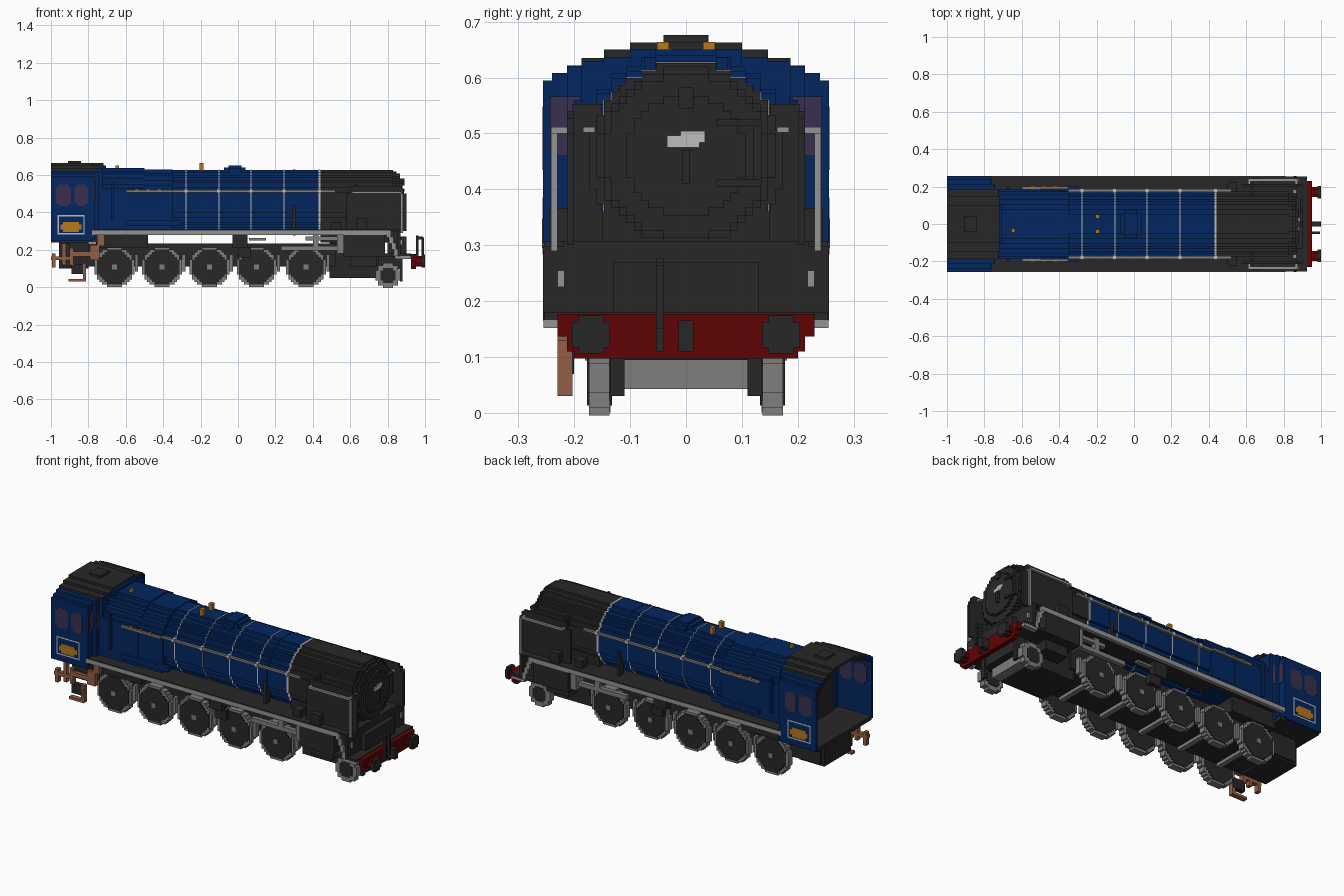
import bpy, bmesh, math

if "Cube" in bpy.data.objects:
    bpy.data.objects.remove(bpy.data.objects["Cube"], do_unlink=True)

V = 1 / 75  # size of one block step
W = 0.256   # half of the full width


def material(name, rgb):
    lin = [(c / 255 / 12.92) if c < 11 else ((c / 255 + 0.055) / 1.055) ** 2.4 for c in rgb]
    m = bpy.data.materials.new(name)
    m.use_nodes = True
    m.diffuse_color = (*lin, 1)
    m.node_tree.nodes["Principled BSDF"].inputs["Base Color"].default_value = (*lin, 1)
    return m


DARK = material("charcoal", (39, 39, 39))
BLUE = material("deep blue", (3, 38, 95))
GREY = material("steel grey", (126, 126, 126))
LIGHT = material("light steel", (148, 148, 148))
PALE = material("pale grey", (190, 190, 190))
RED = material("dark red", (95, 3, 5))
GOLD = material("brass", (182, 120, 30))
COPPER = material("copper", (148, 94, 68))
GLASS = material("smoky glass", (58, 48, 80))


def finish(name, bm, mat):
    bmesh.ops.recalc_face_normals(bm, faces=bm.faces)
    me = bpy.data.meshes.new(name)
    bm.to_mesh(me)
    bm.free()
    me.materials.append(mat)
    ob = bpy.data.objects.new(name, me)
    bpy.context.collection.objects.link(ob)
    return ob


def box(name, mat, x, y, z, both=False):
    """Box from three (low, high) ranges; both=True repeats it at -y."""
    bm = bmesh.new()
    for s in ((1, -1) if both else (1,)):
        vs = bmesh.ops.create_cube(bm, size=1)["verts"]
        for v in vs:
            v.co = (x[v.co.x > 0], s * y[v.co.y > 0], z[v.co.z > 0])
    return finish(name, bm, mat)


def prism(name, mat, pts, axis, spans):
    """Extrude an outline along x (pts are y,z) or y (pts are x,z)."""
    bm = bmesh.new()
    for a, b in spans:
        rings = [[bm.verts.new((t, p, q) if axis == "x" else (p, t, q)) for p, q in pts] for t in (a, b)]
        for r in rings:
            bm.faces.new(r)
        for i in range(len(pts)):
            j = (i + 1) % len(pts)
            bm.faces.new((rings[0][i], rings[0][j], rings[1][j], rings[1][i]))
    return finish(name, bm, mat)


def disc(r, c=(0, 0), scale=1):
    """Blocky circle outline with steps of size V."""
    n = round(r / V)
    quad = []
    for k in range(n):
        w = max(1, round(math.sqrt(n * n - (k + 0.5) ** 2)))
        quad += [(w, k), (w, k + 1)]
    half = quad[1:] + [(-p, q) for p, q in reversed(quad[1:])]
    full = half + [(p, -q) for p, q in reversed(half)]
    clean = [p for i, p in enumerate(full) if p != full[i - 1]]
    return [(c[0] + p * V * scale, c[1] + q * V * scale) for p, q in clean]


def pair(a, b):
    return [(a, b), (-b, -a)]


# Boiler, smokebox and stepped door
BC = (0, 0.453)
BANDS = (-0.28, -0.105, 0.067, 0.243)
prism("boiler", BLUE, disc(0.1733, BC), "x", [(-0.4, 0.43)])
prism("boiler_bands", PALE, disc(0.1733, BC, 1.01), "x", [(x, x + 0.005) for x in BANDS] + [(0.43, 0.441)])
prism("feed_band", BLUE, disc(0.1733, BC, 1.012), "x", [(0.295, 0.307)])
prism("smokebox", DARK, disc(0.1733, BC), "x", [(0.441, 0.83)])
for i, (r, x) in enumerate(((0.16, 0.848), (0.147, 0.865), (0.107, 0.88))):
    prism(f"smokebox_front_{i + 1}", DARK, disc(r, (0, 0.46)), "x", [(0.82, x)])
box("door_plate", PALE, (0.88, 0.886), (-0.034, 0.024), (0.475, 0.496))
box("door_plate_corner", PALE, (0.88, 0.8865), (-0.01, 0.034), (0.484, 0.504))
box("door_handle", DARK, (0.88, 0.895), (-0.007, 0.007), (0.41, 0.47))
box("door_hinges", DARK, (0.87, 0.89), (0.055, 0.135), (0.405, 0.418))
box("door_hinge_upper", DARK, (0.87, 0.89), (0.055, 0.135), (0.513, 0.526))
box("door_hinge_post", DARK, (0.865, 0.887), (0.12, 0.135), (0.405, 0.526))
box("door_lamp_iron", DARK, (0.865, 0.89), (-0.013, 0.013), (0.545, 0.582))

# Firebox with square shoulders
side = [(0.187, 0.3)]
for w, z in ((14, 0.527), (13, 0.553), (12, 0.58), (10, 0.607), (8, 0.62), (6, 0.637)):
    side += [(w * V, side[-1][1]), (w * V, z)]
side = side[1:]
prism("firebox", BLUE, side + [(-y, z) for y, z in reversed(side)], "x", [(-0.75, -0.5)])
tail = [(min(y, 0.182), z - 0.008) for y, z in side]
prism("firebox_taper", BLUE, tail + [(-y, z) for y, z in reversed(tail)], "x", [(-0.5, -0.35)])
box("firebox_base", DARK, (-0.76, -0.48), (-0.187, 0.187), (0.21, 0.3))
box("firebox_pipes", BLUE, (-0.6, -0.3), (0.18, 0.2), (0.33, 0.357), True)
box("firebox_uprights", BLUE, (-0.68, -0.665), (0.185, 0.2), (0.36, 0.56), True)

# Fittings on the boiler top and sides
prism("dome", BLUE, [(-.075, .615), (.04, .615), (.04, .64), (.02, .64), (.02, .65),
                     (-.05, .65), (-.05, .64), (-.075, .64)], "y", [(-0.055, 0.055)])
box("dome_sides", BLUE, (-0.05, 0.015), (0.055, 0.075), (0.59, 0.636), True)
box("safety_valves", GOLD, (-0.206, -0.184), (0.03, 0.052), (0.61, 0.664), True)
box("whistle", GOLD, (-0.655, -0.635), (-0.045, -0.025), (0.63, 0.652))
box("boiler_rails", GREY, (-0.35, 0.52), (0.172, 0.187), (0.507, 0.519), True)
box("firebox_rails", GREY, (-0.6, -0.35), (0.187, 0.2), (0.507, 0.519), True)
for x in (-0.55, -0.49, -0.43):
    box("rail_valve", GOLD, (x, x + 0.018), (0.187, 0.202), (0.516, 0.525), True)
for x in BANDS + (0.435,):
    box("rail_knob", PALE, (x - 0.006, x + 0.01), (0.165, 0.19), (0.504, 0.524), True)
box("side_feed_pipe", DARK, (0.29, 0.307), (0.15, 0.185), (0.3, 0.44), True)

# Smoke deflectors with rails
outline = [(0.58, 0.3), (0.9, 0.3), (0.9, 0.5), (0.887, 0.5), (0.887, 0.527), (0.873, 0.527),
           (0.873, 0.54), (0.6, 0.54), (0.6, 0.5), (0.58, 0.5)]
prism("smoke_deflectors", DARK, outline, "y", pair(0.2, 0.2133))
box("deflector_stays", DARK, (0.62, 0.633), (0.15, 0.203), (0.3, 0.553), True)
box("deflector_rails", LIGHT, (0.61, 0.873), (0.228, 0.242), (0.5, 0.512), True)
box("deflector_front_rails", LIGHT, (0.87, 0.883), (0.23, 0.242), (0.29, 0.5), True)
box("rail_brackets", LIGHT, (0.61, 0.622), (0.21, 0.242), (0.5, 0.512), True)
box("rail_brackets_front", LIGHT, (0.86, 0.873), (0.21, 0.242), (0.5, 0.512), True)
box("smokebox_front_rail_ends", LIGHT, (0.85, 0.868), (0.163, 0.184), (0.502, 0.512), True)
box("smokebox_saddle", DARK, (0.44, 0.83), (-0.15, 0.15), (0.24, 0.36))
box("side_pump", DARK, (0.63, 0.69), (0.2133, 0.245), (0.3, 0.367), True)
box("side_lubricator", DARK, (0.5, 0.55), (0.17, 0.225), (0.3, 0.35), True)

# Running boards with a grey edge that drops at the front
box("running_boards", DARK, (-0.78, 0.865), (0.11, 0.254), (0.298, 0.308), True)
box("running_board_edges", LIGHT, (-0.78, 0.81), (0.235, W), (0.28, 0.304), True)
for i in range(4):
    box("edge_step", LIGHT, (0.795 + i * V, 0.817 + i * V), (0.24, 0.255),
        (0.265 - i * 0.032, 0.3 - i * 0.032), True)
box("edge_foot", LIGHT, (0.84, 0.925), (0.227, 0.255), (0.152, 0.166), True)

# Cab sides, front, roof layers and floor
box("cab_sides", BLUE, (-1, -0.78), (0.242, W), (0.247, 0.595), True)
box("cab_front_outer", BLUE, (-0.79, -0.767), (0.213, W), (0.255, 0.595), True)
box("cab_front_middle", BLUE, (-0.775, -0.745), (0.18, 0.2133), (0.255, 0.62), True)
box("cab_front_inner", BLUE, (-0.75, -0.725), (0, 0.187), (0.3, 0.63), True)
box("cab_front_top", BLUE, (-0.75, -0.705), (-0.1, 0.1), (0.6, 0.65))
box("cab_front_shoulders", BLUE, (-0.75, -0.725), (0.09, 0.147), (0.6, 0.645), True)
layers = [(19.2, 0.595), (18, 0.608), (16, 0.622), (14, 0.635), (11, 0.65), (7.5, 0.663)]
for i, (w, z) in enumerate(layers):
    inner = layers[i + 1][0] * V - 0.02 if i < 5 else 0
    front = (-0.77, -0.765, -0.75, -0.73, -0.72, -0.72)[i]
    box(f"roof_layer_{i + 1}", BLUE if i < 3 else DARK, (-1, front), (inner, w * V), (z - 0.0145, z), True)
box("roof_vent", DARK, (-0.91, -0.84), (-0.04, 0.04), (0.66, 0.676))
box("cab_floor", DARK, (-1, -0.75), (-0.242, 0.242), (0.24, 0.262))
box("backhead", DARK, (-0.8, -0.75), (-0.187, 0.187), (0.262, 0.6))
box("backhead_gauges", GOLD, (-0.808, -0.8), (0.075, 0.1), (0.45, 0.49), True)
box("regulator", RED, (-0.812, -0.8), (0.03, 0.06), (0.41, 0.5), True)

# Cab windows and the framed oval plate
for a, b in ((-0.972, -0.893), (-0.875, -0.803)):
    win = [(a + .013, .435), (b - .013, .435), (b - .013, .448), (b, .448), (b, .535), (b - .013, .535),
           (b - .013, .548), (a + .013, .548), (a + .013, .535), (a, .535), (a, .448), (a + .013, .448)]
    prism("side_window", GLASS, win, "y", pair(0.24, 0.257))
box("front_windows", GLASS, (-0.768, -0.763), (0.213, 0.243), (0.46, 0.566), True)
box("front_windows_inner", GLASS, (-0.746, -0.742), (0.19, 0.2125), (0.46, 0.566), True)
box("oval_plate", GOLD, (-0.935, -0.85), (0.25, 0.2575), (0.295, 0.348), True)
box("oval_plate_ends", GOLD, (-0.948, -0.837), (0.25, 0.2572), (0.308, 0.335), True)
for z in (0.283, 0.378):
    box("plate_border", PALE, (-0.965, -0.82), (0.25, 0.257), (z, z + 0.007), True)
for x in (-0.965, -0.827):
    box("plate_border_end", PALE, (x, x + 0.007), (0.25, 0.257), (0.283, 0.385), True)

# Main frame and rear box
box("main_frame", DARK, (-0.94, 0.52), (-0.132, 0.132), (0.11, 0.235))
box("rear_frame", DARK, (-0.957, -0.8), (-0.12, 0.12), (0.1, 0.245))

# Driving wheels with axles and brake blocks
WHEELS = (-0.66, -0.407, -0.153, 0.1, 0.364)
for x in WHEELS:
    c = (x, 0.107)
    prism("wheel_rim", GREY, disc(0.107, c), "y", pair(0.135, 0.173))
    prism("wheel_face", DARK, disc(0.092, c), "y", pair(0.132, 0.177))
    prism("wheel_hub", GREY, disc(0.0134, c), "y", pair(0.17, 0.181))
    box("axle", GREY, (x - 0.014, x + 0.014), (-0.135, 0.135), (0.092, 0.12))
    box("brake_block", GREY, (x + 0.108, x + 0.125), (0.13, 0.16), (0.085, 0.175), True)

# Valve gear and slide bars
box("slide_bars", GREY, (0.23, 0.54), (0.185, 0.21), (0.195, 0.22), True)
box("valve_rod", GREY, (0.06, 0.15), (0.185, 0.21), (0.25, 0.262), True)
box("motion_bracket", DARK, (-0.03, 0.05), (0.18, 0.22), (0.21, 0.29), True)
box("motion_link", DARK, (0.0, 0.07), (0.182, 0.21), (0.16, 0.215), True)
box("slide_bar_hanger", GREY, (0.4, 0.43), (0.185, 0.21), (0.22, 0.285), True)
box("upper_valve_rod", GREY, (0.36, 0.54), (0.185, 0.21), (0.25, 0.27), True)

# Cylinders and front end
box("cylinders", DARK, (0.565, 0.785), (0.11, 0.254), (0.165, 0.298), True)
box("cylinder_covers", GREY, (0.53, 0.565), (0.16, 0.235), (0.18, 0.28), True)
box("front_fittings", LIGHT, (0.87, 0.88), (0.217, 0.23), (0.225, 0.255), True)
box("cylinder_lower", DARK, (0.49, 0.76), (-0.12, 0.12), (0.05, 0.298))
box("cylinder_drains", DARK, (0.6, 0.74), (0.12, 0.2), (0.11, 0.165), True)
box("front_wall", DARK, (0.8, 0.87), (-0.22, 0.22), (0.17, 0.308))
box("front_wall_corners", DARK, (0.853, 0.87), (0.21, W), (0.165, 0.298), True)
box("front_step_upper", DARK, (0.86, 0.9), (-0.13, 0.13), (0.17, 0.27))
box("front_footplate", DARK, (0.78, 0.925), (-0.254, 0.254), (0.165, 0.18))
box("guard_irons", DARK, (0.865, 0.88), (0.11, 0.135), (0.03, 0.17), True)

# Pony truck
c = (0.803, 0.062)
prism("pony_rim", GREY, disc(0.0625, c), "y", pair(0.137, 0.174))
prism("pony_face", DARK, disc(0.045, c), "y", pair(0.133, 0.177))
box("pony_axle", GREY, (0.775, 0.83), (-0.11, 0.11), (0.043, 0.095))
box("pony_frame", DARK, (0.75, 0.87), (-0.135, 0.135), (0.095, 0.18))

# Buffer beam, buffers, hook and brake hose
beam = [(0.2, 0.097), (0.2, 0.11), (0.213, 0.11), (0.213, 0.137), (0.23, 0.137), (0.23, 0.177)]
prism("buffer_beam", RED, beam + [(-y, z) for y, z in reversed(beam)], "x", [(0.925, 0.952)])
for s in (1, -1):
    prism("buffer_shank", RED, disc(0.027, (s * 0.17, 0.14)), "x", [(0.95, 0.982)])
    prism("buffer_head", DARK, disc(0.04, (s * 0.17, 0.14), 0.85), "x", [(0.98, 1.0)])
box("coupling_hook", DARK, (0.95, 1.0), (-0.013, 0.013), (0.11, 0.165))
box("brake_hose", DARK, (0.952, 0.966), (-0.054, -0.04), (0.11, 0.277))
box("brake_hose_top", DARK, (0.952, 0.99), (-0.054, -0.04), (0.255, 0.27))
box("brake_hose_drop", DARK, (0.98, 0.994), (-0.054, -0.04), (0.15, 0.265))

# Copper injector pipes under the right side of the cab
Y = (-0.23, -0.203)
for a, b, z0, z1 in ((-0.755, -0.715, 0.22, 0.285), (-0.79, -0.74, 0.145, 0.225), (-0.9, -0.745, 0.165, 0.19),
                     (-1.0, -0.9, 0.145, 0.165), (-0.995, -0.975, 0.105, 0.18), (-0.94, -0.92, 0.12, 0.235),
                     (-0.9, -0.88, 0.12, 0.21), (-0.83, -0.812, 0.03, 0.13), (-0.905, -0.812, 0.03, 0.045)):
    box("injector_pipe", COPPER, (a, b), Y, (z0, z1))
box("injector_body", DARK, (-0.89, -0.815), (-0.23, -0.2), (0.07, 0.125))
box("injector_bracket", DARK, (-0.9, -0.8), (-0.21, -0.12), (0.17, 0.245))
